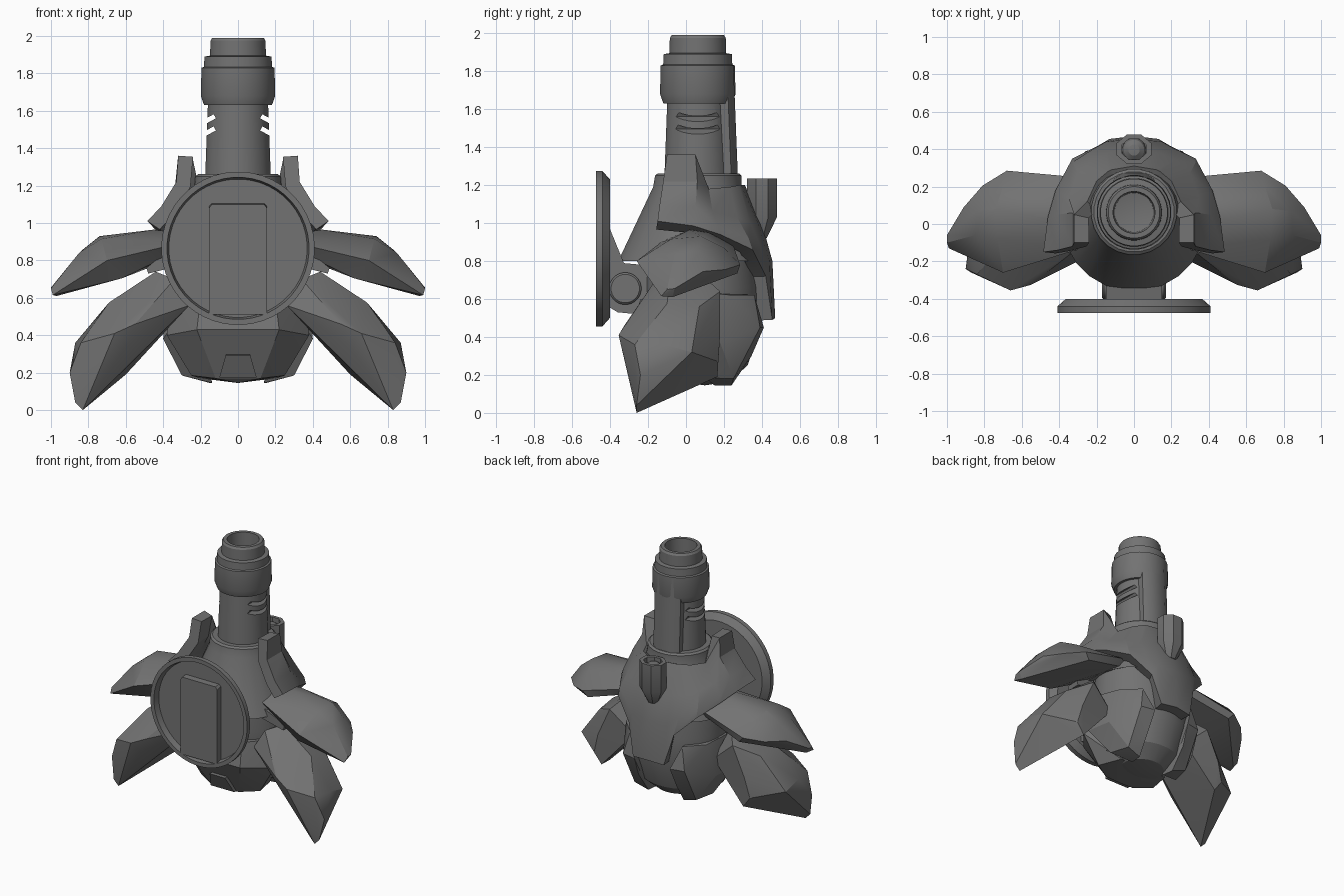
import bpy, bmesh, math
from mathutils import Vector, Matrix

grey = bpy.data.materials.new("dark_grey")
grey.diffuse_color = (0.17, 0.17, 0.17, 1)


def shade(ob, angle):
    bpy.ops.object.select_all(action='DESELECT')
    ob.select_set(True)
    bpy.context.view_layer.objects.active = ob
    bpy.ops.object.shade_smooth_by_angle(angle=math.radians(angle))


def finish(name, bm, angle=28):
    bmesh.ops.remove_doubles(bm, verts=bm.verts, dist=0.0005)
    bmesh.ops.recalc_face_normals(bm, faces=bm.faces)
    me = bpy.data.meshes.new(name)
    bm.to_mesh(me)
    bm.free()
    me.materials.append(grey)
    ob = bpy.data.objects.new(name, me)
    bpy.context.collection.objects.link(ob)
    shade(ob, angle)
    return ob


def bake(ob, mod, angle):
    """Apply a modifier, then mark sharp edges on the new surface."""
    bpy.ops.object.select_all(action='DESELECT')
    ob.select_set(True)
    bpy.context.view_layer.objects.active = ob
    bpy.ops.object.modifier_apply(modifier=mod.name)
    shade(ob, angle)


def lathe(name, profile, centre, n=32, axis='Z', sy=1.0, angle=28):
    """Spin (radius, height[, y shift]) points round an axis; radius 0 closes the end."""
    bm = bmesh.new()
    rot = {'Z': Matrix(), 'Y': Matrix.Rotation(math.pi / 2, 4, 'X'),
           'X': Matrix.Rotation(math.pi / 2, 4, 'Y')}[axis]
    rings = []
    for p in profile:
        shift = p[2] if len(p) > 2 else 0
        ring = []
        for i in range(n):
            a = 2 * math.pi * (i + 0.5) / n
            v = Vector((p[0] * math.cos(a), p[0] * math.sin(a) * sy + shift, p[1]))
            ring.append(bm.verts.new(rot @ v + Vector(centre)))
        rings.append(ring)
    for a, b in zip(rings, rings[1:]):
        for i in range(n):
            j = (i + 1) % n
            bm.faces.new((a[i], a[j], b[j], b[i]))
    return finish(name, bm, angle)


def hull(name, pts, sx=1, angle=22):
    """Faceted solid round a few corner points, optionally mirrored in x."""
    bm = bmesh.new()
    for x, y, z in pts:
        bm.verts.new((x * sx, y, z))
    bmesh.ops.convex_hull(bm, input=bm.verts)
    loose = [v for v in bm.verts if not v.link_faces]
    bmesh.ops.delete(bm, geom=loose, context='VERTS')
    bmesh.ops.dissolve_limit(bm, angle_limit=math.radians(4), verts=bm.verts, edges=bm.edges)
    return finish(name, bm, angle)


# Barrel with stepped collar and open bore
barrel = lathe("barrel", [(0, 1.15), (0.18, 1.15), (0.162, 1.63), (0.182, 1.63), (0.2, 1.68),
                          (0.196, 1.83), (0.183, 1.835), (0.18, 1.89), (0.15, 1.895), (0.148, 1.975),
                          (0.138, 1.99), (0.112, 1.99), (0.105, 1.72), (0, 1.70)], (0, 0.062, 0))

# Slanted vent slots on both barrel sides
bm = bmesh.new()
for s in (1, -1):
    for z in (1.535, 1.47):
        m = (Matrix.Translation((s * 0.19, 0.06, z)) @ Matrix.Rotation(s * 0.5, 4, 'Y')
             @ Matrix.Diagonal((0.15, 0.5, 0.025, 1)))
        bmesh.ops.create_cube(bm, size=1, matrix=m)
cutter = finish("vent_cutter", bm)
cutter.hide_render = True
mod = barrel.modifiers.new("vents", 'BOOLEAN')
mod.object = cutter
mod.solver = 'EXACT'
bake(barrel, mod, 28)
cutter.hide_set(True)

# Plate running up the back of the barrel
hull("barrel_back_plate", [(s * x, y, z) for s in (1, -1) for x, y, z in (
    (0.11, 0.17, 1.2), (0.11, 0.24, 1.2), (0.06, 0.275, 1.2),
    (0.11, 0.17, 1.83), (0.11, 0.215, 1.83), (0.06, 0.25, 1.83))], angle=40)

# Conical upper body and round belly
lathe("upper_body", [(0, 1.262, 0.065), (0.215, 1.262, 0.065), (0.23, 1.25, 0.065), (0.235, 1.19, 0.06),
                     (0.39, 0.80, 0.03), (0.31, 0.84, 0.05), (0, 0.84, 0.05)], (0, 0, 0), 24)
lathe("belly", [(0, 0.9, 0.07), (0.34, 0.9, 0.07), (0.36, 0.66, 0.08), (0.35, 0.45, 0.085),
                (0.28, 0.25, 0.08), (0.16, 0.165, 0.09), (0, 0.145, 0.1)], (0, 0, 0), 24, sy=0.88)

# Faceted plates wrapped round the belly
hull("belly_front_block", [(s * x, y, z) for s in (1, -1) for x, y, z in (
    (0.2, -0.24, 0.60), (0.22, -0.29, 0.43), (0.12, -0.16, 0.17), (0.25, -0.09, 0.185),
    (0.38, -0.1, 0.40), (0.36, -0.06, 0.6), (0.2, 0.1, 0.17))] + [(0, -0.13, 0.145)])
hull("belly_front_latch", [(s * x, y, z) for s in (1, -1) for x, y, z in (
    (0.065, -0.25, 0.295), (0.1, -0.19, 0.175), (0.06, -0.15, 0.3), (0.1, -0.1, 0.17))])
for s, side in ((1, "right"), (-1, "left")):
    # Broad faceted lobe on each rear quarter of the belly
    hull("belly_lobe_" + side, [
        (0.24, -0.1, 0.62), (0.40, -0.02, 0.38), (0.38, 0.05, 0.64), (0.34, 0.24, 0.62),
        (0.22, 0.36, 0.62), (0.38, 0.18, 0.37), (0.26, 0.39, 0.45), (0.15, 0.41, 0.45),
        (0.15, 0.24, 0.145), (0.26, 0.25, 0.18), (0.3, 0.1, 0.185), (0.14, 0.15, 0.145),
        (0.16, 0.345, 0.30)], s)

    # Broad upper fin with curved top
    hull("upper_fin_" + side, [
        (0.28, -0.13, 0.90), (0.28, -0.04, 0.94), (0.28, 0.12, 0.94), (0.3, 0.25, 0.88),
        (0.3, 0.22, 0.83), (0.28, -0.1, 0.87), (0.45, 0.02, 0.965), (0.45, 0.12, 0.95),
        (0.70, -0.26, 0.80), (0.73, -0.08, 0.915), (0.74, 0.08, 0.93), (0.70, 0.2, 0.87),
        (0.68, 0.285, 0.78), (0.64, 0.27, 0.735), (0.62, -0.17, 0.705),
        (0.85, -0.06, 0.84), (0.84, 0.07, 0.85), (0.81, 0.205, 0.755), (0.91, 0.09, 0.745),
        (0.99, -0.13, 0.615), (1.0, -0.10, 0.65), (1.0, -0.06, 0.655), (0.97, -0.07, 0.61)], s, 26)

    # Large lower leg ending in a point
    hull("lower_leg_" + side, [
        (0.26, -0.18, 0.56), (0.34, -0.16, 0.70), (0.44, -0.08, 0.74), (0.44, 0.08, 0.73),
        (0.34, 0.15, 0.48), (0.55, -0.325, 0.46), (0.66, -0.355, 0.41), (0.60, -0.31, 0.34),
        (0.69, -0.1, 0.575), (0.68, 0.07, 0.56), (0.52, 0.18, 0.64), (0.62, 0.18, 0.42),
        (0.84, -0.27, 0.36), (0.87, -0.12, 0.36), (0.865, 0.03, 0.32), (0.9, -0.24, 0.2),
        (0.66, 0.17, 0.27), (0.60, 0.165, 0.19), (0.83, -0.26, 0.0), (0.87, -0.26, 0.04)], s, 26)

    # Small slanted joint between fin and leg
    hull("fin_joint_" + side, [(0.28, y, 0.87) for y in (-0.14, -0.04)] + [(0.28, y, 0.78) for y in (-0.14, -0.04)]
         + [(x, y, z) for y in (-0.14, -0.04) for x, z in ((0.49, 0.76), (0.48, 0.73), (0.44, 0.80))], s)

# Mantle with front horns and a tail strip down the back: columns from back to front
columns = [
    [(0, 0.31, 1.2), (0, 0.40, 1.0), (0, 0.455, 0.8), (0, 0.47, 0.5)],
    [(0.12, 0.29, 1.2), (0.14, 0.38, 1.0), (0.15, 0.44, 0.8), (0.13, 0.455, 0.49)],
    [(0.14, 0.28, 1.2), (0.22, 0.34, 1.0), (0.22, 0.40, 0.86), (0.19, 0.42, 0.72)],
    [(0.2, 0.23, 1.19), (0.3, 0.27, 1.03), (0.33, 0.33, 0.92), (0.33, 0.35, 0.86)],
    [(0.25, 0.12, 1.18), (0.35, 0.14, 1.06), (0.41, 0.17, 0.98), (0.42, 0.18, 0.94)],
    [(0.32, 0.05, 1.36), (0.33, 0.06, 1.22), (0.41, 0.05, 1.09), (0.46, 0.04, 0.985)],
    [(0.32, -0.1, 1.36), (0.33, -0.12, 1.22), (0.41, -0.14, 1.09), (0.485, -0.15, 1.01)]]
bm = bmesh.new()
for s in (1, -1):
    grid = [[bm.verts.new((s * x, y, z)) for x, y, z in col] for col in columns]
    for a, b in zip(grid, grid[1:]):
        for i in range(3):
            bm.faces.new((a[i], b[i], b[i + 1], a[i + 1])[::s])
mantle = finish("mantle", bm, 25)
# Face the surface outward so the thickness goes inward
if mantle.data.polygons[0].normal.y < 0:
    mantle.data.flip_normals()
mod = mantle.modifiers.new("thickness", 'SOLIDIFY')
mod.thickness = 0.08
mod.offset = -1
bake(mantle, mod, 25)

# Rear socket: faceted tube with a domed tip inside
lathe("rear_socket", [(0, 0.92, -0.01), (0.045, 0.92, -0.01), (0.1, 1.03), (0.1, 1.235), (0.07, 1.235),
                      (0.07, 1.17), (0, 1.17)], (0, 0.40, 0), 8, sy=0.85)
lathe("rear_socket_dome", [(0.064, 1.1), (0.064, 1.18), (0.055, 1.20), (0.03, 1.218), (0, 1.222)],
      (0, 0.395, 0), 20)

# Round front shield with recess, and its raised door panel
lathe("front_shield", [(0, 0.40), (0.365, 0.40), (0.41, 0.44), (0.41, 0.475), (0.38, 0.475),
                       (0.37, 0.43), (0, 0.43)], (0, 0, 0.865), 48, 'Y')
hull("door_panel", [(s * x, y, z) for s in (1, -1) for x, y, z in (
    (0.155, -0.42, 0.51), (0.155, -0.475, 0.51), (0.155, -0.42, 1.09), (0.155, -0.475, 1.08),
    (0.14, -0.42, 1.105), (0.14, -0.475, 1.1))])

# Hinge bracket and pin that carry the shield
hull("hinge_web", [(s * 0.15, y, z) for s in (1, -1) for y, z in (
    (-0.405, 0.98), (-0.405, 0.62), (-0.33, 0.79), (-0.25, 0.6))])
hull("hinge_bracket", [(s * 0.15, y, z) for s in (1, -1) for y, z in (
    (-0.41, 0.74), (-0.41, 0.56), (-0.36, 0.53), (-0.26, 0.52), (-0.12, 0.58), (-0.12, 0.77), (-0.34, 0.79))])
lathe("hinge_pin", [(0, -0.17), (0.075, -0.17), (0.085, -0.16), (0.085, 0.16), (0.075, 0.17), (0, 0.17)],
      (0, -0.32, 0.655), 24, 'X')
